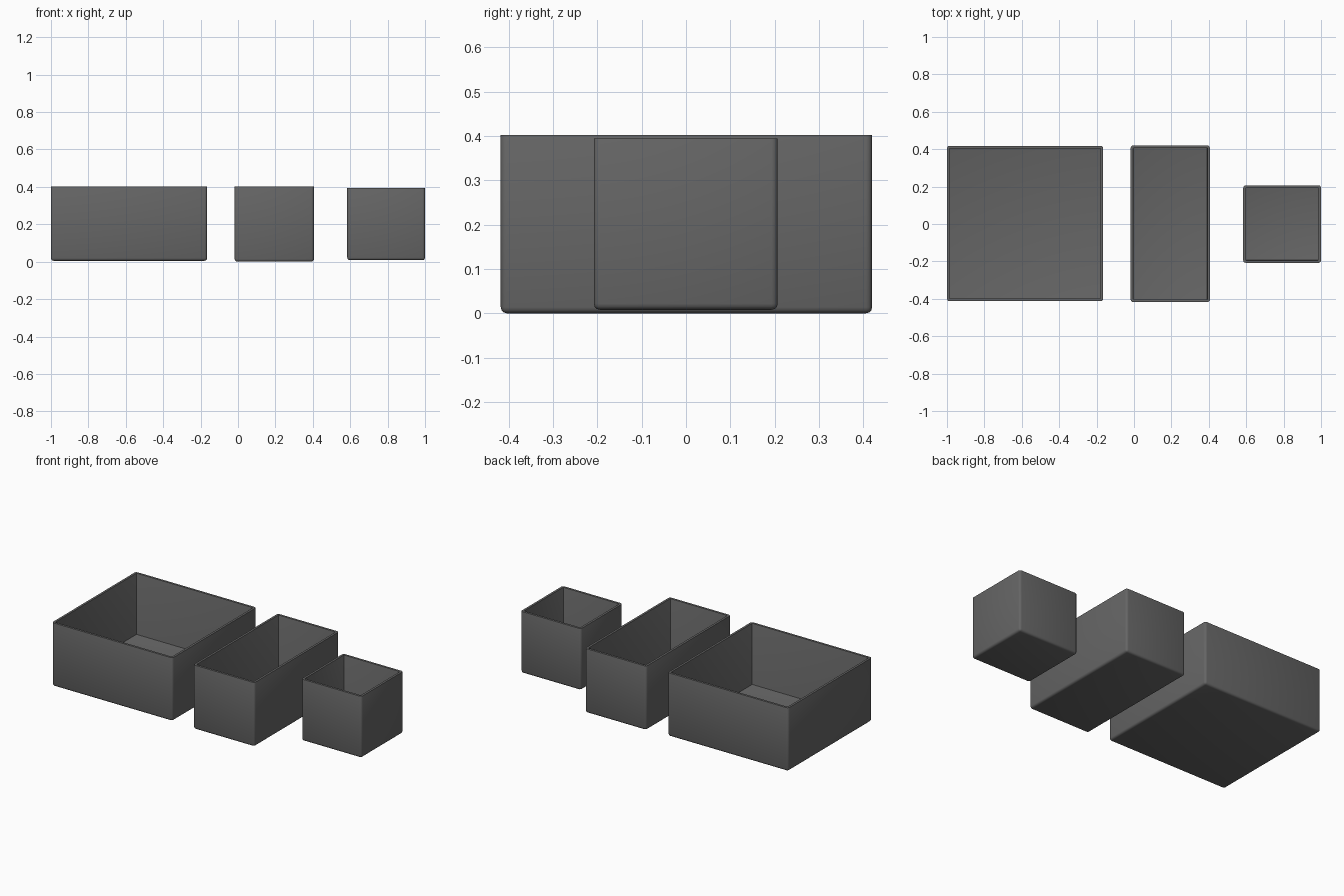
import bpy, bmesh
from mathutils import Vector

cube = bpy.data.objects.get("Cube")
if cube:
    bpy.data.objects.remove(cube, do_unlink=True)

# Single dark grey plastic
grey = bpy.data.materials.new("dark_grey")
grey.use_nodes = True
colour = (0.13, 0.13, 0.13, 1)
grey.diffuse_color = colour
grey.node_tree.nodes["Principled BSDF"].inputs["Base Color"].default_value = colour

WALL = 0.014


def open_box(name, low, high):
    """Thin-walled bin, open at the top, with softened corners and bottom."""
    low, high = Vector(low), Vector(high)
    mid, size = (low + high) / 2, high - low
    bm = bmesh.new()
    bmesh.ops.create_cube(bm, size=1)
    for v in bm.verts:
        v.co = mid + v.co * size
    top = [f for f in bm.faces if f.normal.z > 0.5]
    bmesh.ops.delete(bm, geom=top, context='FACES_ONLY')
    rounded = [e for e in bm.edges if not e.is_boundary]
    bmesh.ops.bevel(bm, geom=rounded, offset=0.014, segments=3,
                    profile=0.5, affect='EDGES', clamp_overlap=True)
    bmesh.ops.recalc_face_normals(bm, faces=bm.faces)
    # An open shell may be oriented inward, so check the floor
    floor = min(bm.faces, key=lambda f: f.calc_center_median().z)
    if floor.normal.z > 0:
        bmesh.ops.reverse_faces(bm, faces=bm.faces)
    mesh = bpy.data.meshes.new(name)
    bm.to_mesh(mesh)
    bm.free()
    mesh.materials.append(grey)
    box = bpy.data.objects.new(name, mesh)
    bpy.context.collection.objects.link(box)

    # Wall thickness, grown inward
    shell = box.modifiers.new("wall", 'SOLIDIFY')
    shell.thickness = WALL
    shell.offset = -1
    shell.use_even_offset = True

    # Slightly softened rim
    rim = box.modifiers.new("rim", 'BEVEL')
    rim.width = 0.003
    rim.segments = 2
    rim.limit_method = 'ANGLE'
    rim.angle_limit = 1.2

    bpy.ops.object.select_all(action='DESELECT')
    box.select_set(True)
    bpy.context.view_layer.objects.active = box
    bpy.ops.object.shade_smooth_by_angle(angle=0.9)
    return box


# Square, oblong and small bins in a row
open_box("large_square_bin", (-1.0, -0.413, 0.005), (-0.165, 0.418, 0.402))
open_box("oblong_bin", (-0.018, -0.418, 0.0), (0.406, 0.42, 0.402))
open_box("small_bin", (0.584, -0.208, 0.008), (1.0, 0.207, 0.394))
